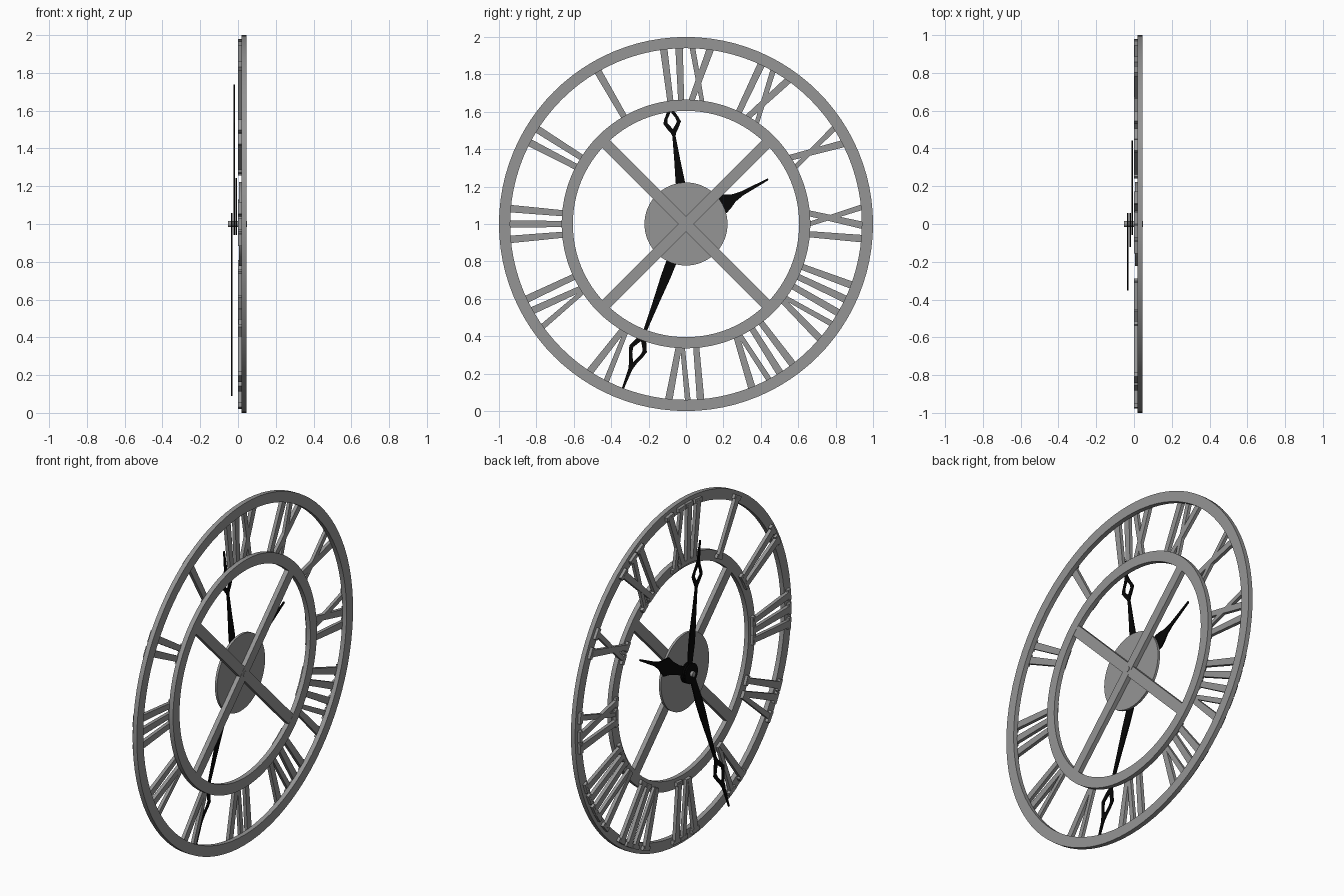
import bpy, bmesh
from math import sin, cos, pi, radians

if "Cube" in bpy.data.objects:
    bpy.data.objects.remove(bpy.data.objects["Cube"])

CZ = 1.0            # height of the clock centre
RIM0, RIM1 = 0.018, 0.045   # depth of rings and spokes
NUM0, NUM1 = 0.0, 0.02      # depth of numeral layer


def material(name, v):
    m = bpy.data.materials.new(name)
    m.diffuse_color = (v, v, v, 1)
    m.use_nodes = True
    m.node_tree.nodes["Principled BSDF"].inputs["Base Color"].default_value = m.diffuse_color
    return m


black = material("black_metal", 0.002)
iron = material("dark_iron", 0.30)


def polar(deg, r, t=0.0):
    """Point at clockwise angle (seen from +x), radius r, sideways offset t."""
    a = radians(deg)
    return (r * sin(a) + t * cos(a), CZ + r * cos(a) - t * sin(a))


def prism(bm, pts, x0, x1):
    a = [bm.verts.new((x0, y, z)) for y, z in pts]
    b = [bm.verts.new((x1, y, z)) for y, z in pts]
    bm.faces.new(a)
    bm.faces.new(b[::-1])
    for i in range(len(pts)):
        j = (i + 1) % len(pts)
        bm.faces.new((a[i], b[i], b[j], a[j]))


def finish(name, bm, mat=iron, smooth=False):
    bmesh.ops.recalc_face_normals(bm, faces=bm.faces[:])
    me = bpy.data.meshes.new(name)
    bm.to_mesh(me)
    bm.free()
    ob = bpy.data.objects.new(name, me)
    bpy.context.collection.objects.link(ob)
    me.materials.append(mat)
    if smooth:
        bpy.context.view_layer.objects.active = ob
        ob.select_set(True)
        bpy.ops.object.shade_smooth_by_angle()
        ob.select_set(False)
    return ob


def disc(name, r, x0, x1, n=64, mat=iron):
    bm = bmesh.new()
    prism(bm, [polar(360 * i / n, r) for i in range(n)], x0, x1)
    return finish(name, bm, mat, True)


def ring(name, r0, r1, n=96):
    bm = bmesh.new()
    rows = []
    for i in range(n):
        rows.append([bm.verts.new((x, *polar(360 * i / n, r)))
                     for x, r in ((RIM0, r0), (RIM0, r1), (RIM1, r1), (RIM1, r0))])
    for i in range(n):
        p, q = rows[i], rows[(i + 1) % n]
        for k in range(4):
            m = (k + 1) % 4
            bm.faces.new((p[k], p[m], q[m], q[k]))
    return finish(name, bm, iron, True)


# Frame: two rings, centre plate, crossed spokes
ring("outer_ring", 0.94, 1.0)
ring("inner_ring", 0.605, 0.665)
disc("centre_plate", 0.222, 0.006, RIM0 + 0.002)
for i, ang in enumerate((45, 135)):
    bm = bmesh.new()
    w = 0.03
    prism(bm, [polar(ang, -0.62, -w), polar(ang, 0.62, -w),
               polar(ang, 0.62, w), polar(ang, -0.62, w)], RIM0, RIM1 - 0.001 * i)
    finish(f"spoke_bar_{i + 1}", bm)


# Hour marks: strokes laid out radially, mirrored as seen from +x
def stroke(bm, a_in, a_out, w, x0=NUM0):
    r0, r1 = 0.635, 0.965
    prism(bm, [polar(a_in, r0, -w * 0.42), polar(a_out, r1, -w * 0.53),
               polar(a_out, r1, w * 0.53), polar(a_in, r0, w * 0.42)], x0, NUM1)


def serif(bm, a, r, half):
    prism(bm, [polar(a, r - 0.012, -half), polar(a, r + 0.012, -half),
               polar(a, r + 0.012, half), polar(a, r - 0.012, half)],
          NUM0 + 0.001, NUM1)


MARKS = ["I", "II", "III", "IV", "V", "VI", "VII", "VIII", "IX", "X", "XI", "XII"]
WIDTH = {"I": 5.0, "V": 9.5, "X": 9.5}
THICK, THIN, S = 0.038, 0.029, 3.2
for h, mark in enumerate(MARKS, 1):
    bm = bmesh.new()
    a = -30 * h + sum(WIDTH[c] for c in mark) / 2
    for c in mark:
        m = a - WIDTH[c] / 2
        a -= WIDTH[c]
        if c == "I":
            stroke(bm, m, m, THICK)
            ends_in, ends_out = [m], [m]
        elif c == "V":
            stroke(bm, m + 0.6, m + S, THICK)
            stroke(bm, m - 0.6, m - S, THIN, NUM0 + 0.002)
            ends_in, ends_out = [], [m - S, m + S]
        else:
            stroke(bm, m - S, m + S, THICK)
            stroke(bm, m + S, m - S, THIN, NUM0 + 0.002)
            ends_in, ends_out = [m - S, m + S], [m - S, m + S]
        for e in ends_in:
            serif(bm, e, 0.636, 0.027)
        for e in ends_out:
            serif(bm, e, 0.966, 0.032)
    finish(f"hour_mark_{h}", bm)


# Hands: stations of (radius, inner half width, outer half width)
def hand(name, ang, x, length, width, stations):
    bm = bmesh.new()
    for s in (-1, 1):
        rows = [[bm.verts.new((x, *polar(ang, r * length, s * w * width)))
                 for w in (a, b)] for r, a, b in stations]
        for p, q in zip(rows, rows[1:]):
            bm.faces.new([p[0], p[1], q[1], q[0]])
    bmesh.ops.remove_doubles(bm, verts=bm.verts[:], dist=1e-5)
    ob = finish(name, bm, black)
    mod = ob.modifiers.new("thickness", "SOLIDIFY")
    mod.thickness, mod.offset = 0.007, 0
    disc(name + "_hub", 0.058, x - 0.004, x + 0.004, 32, black)


LONG = [(0.0, 0, 0.020), (0.10, 0, 0.022), (0.20, 0, 0.028), (0.30, 0, 0.026),
        (0.45, 0, 0.017), (0.62, 0, 0.009), (0.645, 0, 0.016), (0.67, 0, 0.030),
        (0.715, 0.027, 0.050), (0.745, 0.022, 0.041), (0.79, 0, 0.022),
        (0.83, 0, 0.011), (0.975, 0, 0.004)]
SHORT = [(0.0, 0, 0.026), (0.10, 0, 0.026), (0.17, 0, 0.036), (0.22, 0, 0.052),
         (0.25, 0, 0.042), (0.29, 0, 0.022), (0.34, 0, 0.012), (0.5, 0, 0.005)]
hand("hour_hand", 61.4, -0.009, 1.0, 1.0, SHORT)
hand("minute_hand", -7.8, -0.020, 0.765, 0.95, LONG)
hand("long_hand", 201, -0.033, 1.0, 1.0, LONG)

# Centre pin through plate and hands
disc("centre_pin", 0.016, -0.052, RIM1 + 0.003, 24)
